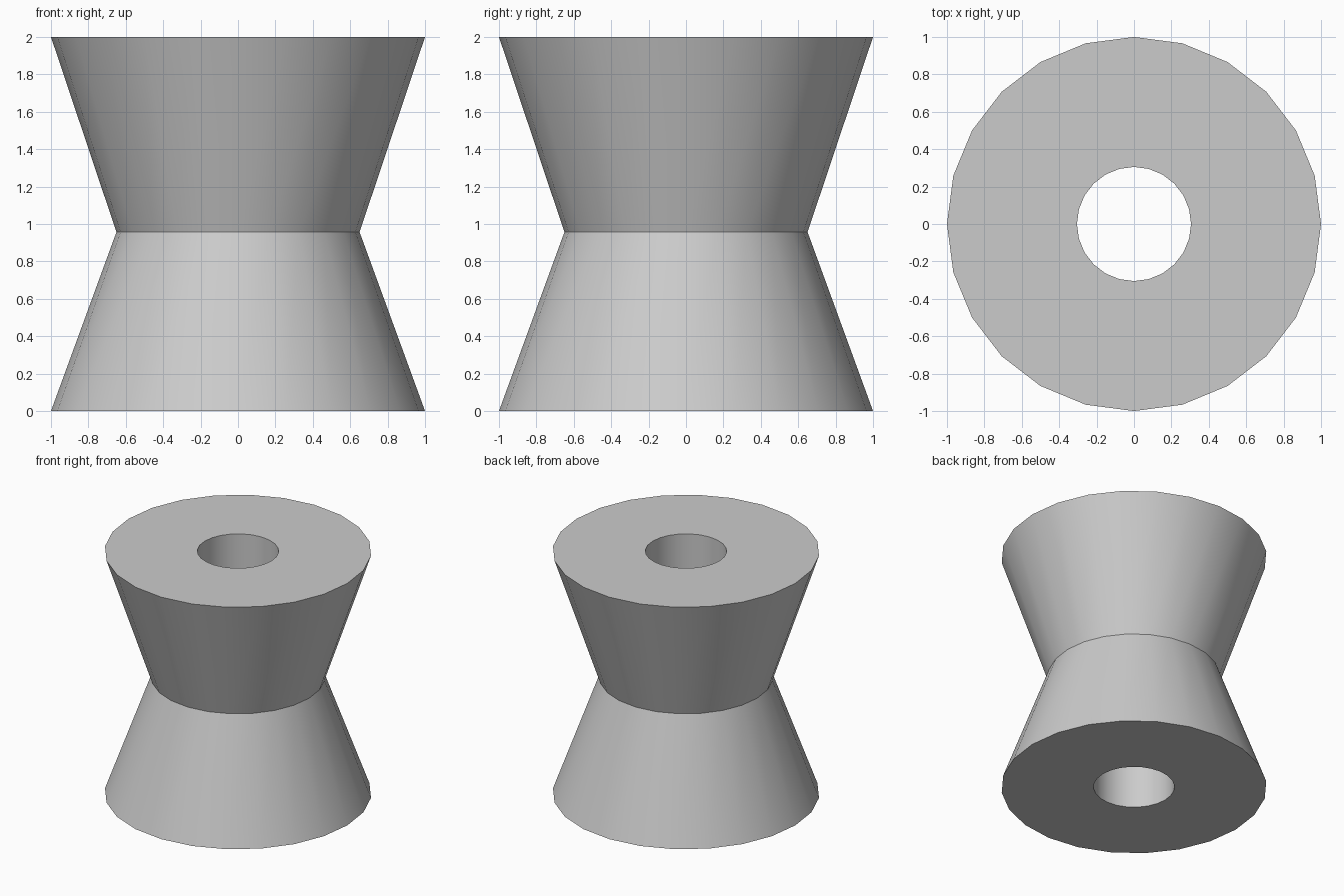
import bpy
import bmesh
from math import cos, sin, tau, radians

if "Cube" in bpy.data.objects:
    bpy.data.objects.remove(bpy.data.objects["Cube"], do_unlink=True)

SIDES = 24
HEIGHT = 2.0
RIM = 1.0
WAIST = 0.65
WAIST_Z = 0.957
BORE = 0.305

# Plain grey material
grey = bpy.data.materials.new("plain grey")
grey.use_nodes = True
colour = (0.6, 0.6, 0.6, 1.0)
grey.diffuse_color = colour
grey.node_tree.nodes["Principled BSDF"].inputs["Base Color"].default_value = colour


def lathe_ring(name, profile, sides, material):
    """Revolve a closed (radius, z) profile about the z axis."""
    bm = bmesh.new()
    rings = [[bm.verts.new((r * cos(tau * i / sides), r * sin(tau * i / sides), z))
              for i in range(sides)] for r, z in profile]
    for a, b in zip(rings, rings[1:] + rings[:1]):
        for i in range(sides):
            j = (i + 1) % sides
            bm.faces.new((a[i], a[j], b[j], b[i]))
    bmesh.ops.recalc_face_normals(bm, faces=bm.faces)
    mesh = bpy.data.meshes.new(name)
    bm.to_mesh(mesh)
    bm.free()
    mesh.materials.append(material)
    obj = bpy.data.objects.new(name, mesh)
    bpy.context.collection.objects.link(obj)
    return obj


# Waisted spool: two flared cones with a straight bore through the middle
spool = lathe_ring("waisted_spool", [
    (RIM, 0), (WAIST, WAIST_Z), (RIM, HEIGHT), (BORE, HEIGHT), (BORE, 0),
], SIDES, grey)

# Smooth round walls, sharp rims and waist
bpy.ops.object.select_all(action="DESELECT")
spool.select_set(True)
bpy.context.view_layer.objects.active = spool
bpy.ops.object.shade_smooth_by_angle(angle=radians(30))
